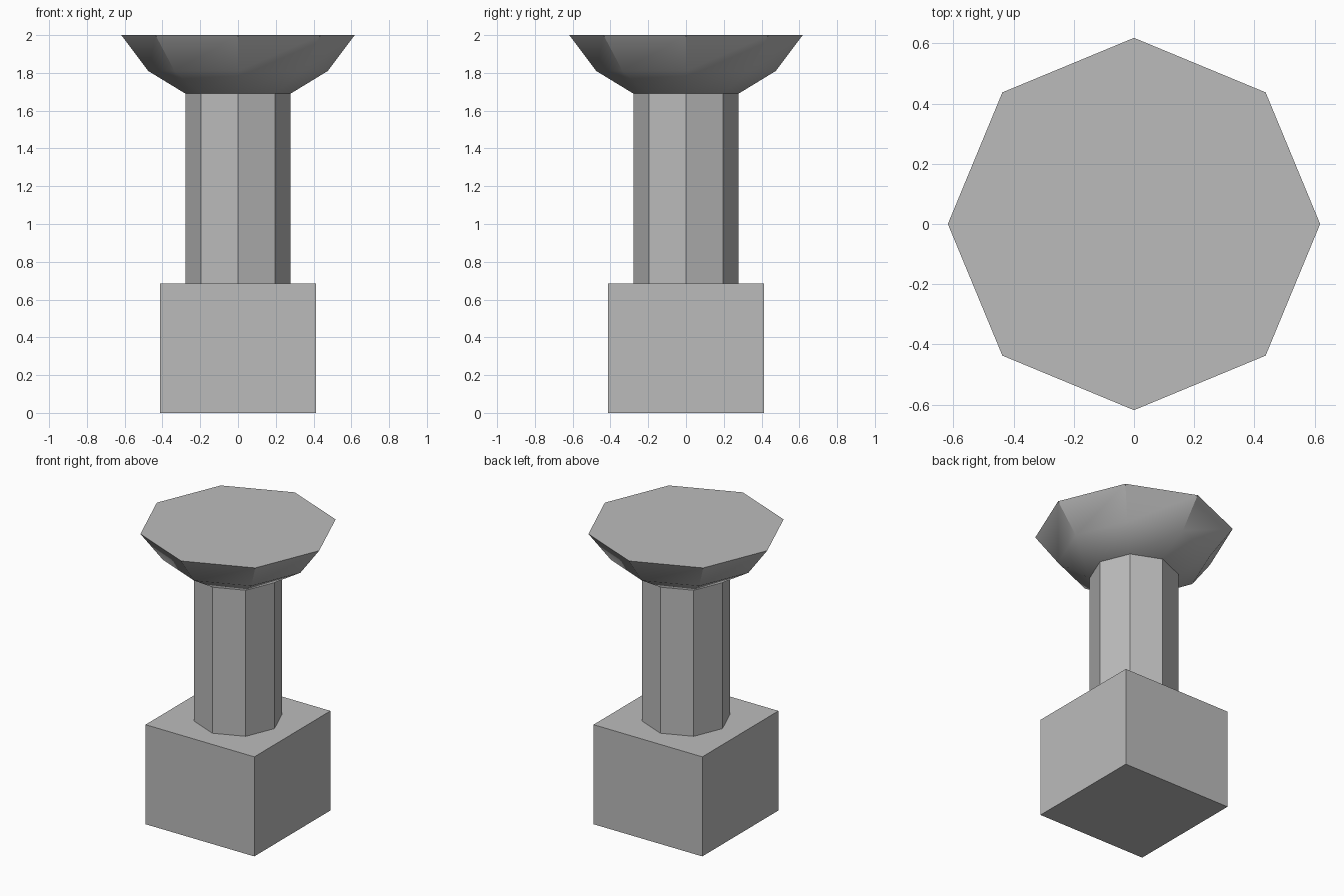
import bpy, math

if "Cube" in bpy.data.objects:
    bpy.data.objects.remove(bpy.data.objects["Cube"])

stone = bpy.data.materials.new("grey_stone")
stone.diffuse_color = (0.5, 0.5, 0.5, 1)
stone.use_nodes = True
stone.node_tree.nodes["Principled BSDF"].inputs["Base Color"].default_value = stone.diffuse_color


def lathe(name, profile, sides, turn=0.0):
    """Stack regular polygon rings (radius, height) and cap both ends."""
    verts = [(r * math.cos(turn + 2 * math.pi * i / sides),
              r * math.sin(turn + 2 * math.pi * i / sides), z)
             for r, z in profile for i in range(sides)]
    faces = [tuple(reversed(range(sides)))]
    for k in range(len(profile) - 1):
        a, b = k * sides, (k + 1) * sides
        for i in range(sides):
            j = (i + 1) % sides
            faces.append((a + i, a + j, b + j, b + i))
    faces.append(tuple(range(len(verts) - sides, len(verts))))
    mesh = bpy.data.meshes.new(name)
    mesh.from_pydata(verts, [], faces)
    mesh.materials.append(stone)
    obj = bpy.data.objects.new(name, mesh)
    bpy.context.collection.objects.link(obj)
    return obj


# Square block at the bottom
lathe("base_block", [(0.414 * math.sqrt(2), 0), (0.414 * math.sqrt(2), 0.685)], 4, math.pi / 4)

# Eight-sided column
lathe("column_shaft", [(0.278, 0.685), (0.278, 1.69)], 8)

# Flared capital, softly shaded below and crisp at the rim
capital = lathe("capital", [(0.278, 1.69), (0.475, 1.81), (0.618, 2.0)], 8)
bpy.context.view_layer.objects.active = capital
capital.select_set(True)
bpy.ops.object.shade_smooth_by_angle(angle=math.radians(35))
